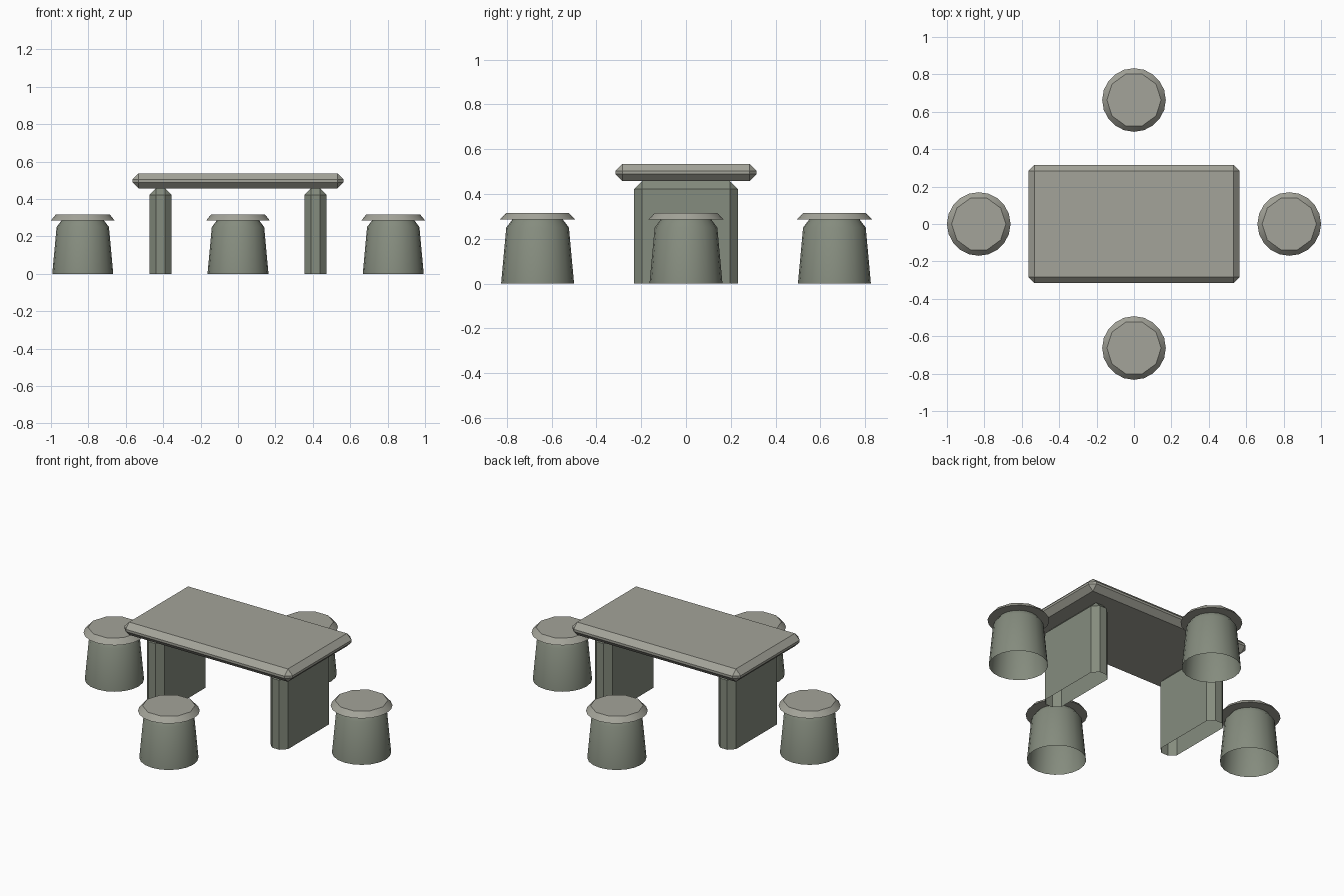
import bpy, bmesh
from math import radians, cos, sin, tau

cube = bpy.data.objects.get("Cube")
if cube:
    bpy.data.objects.remove(cube, do_unlink=True)


def material(name, rgb):
    m = bpy.data.materials.new(name)
    m.use_nodes = True
    m.diffuse_color = (*rgb, 1)
    m.node_tree.nodes["Principled BSDF"].inputs["Base Color"].default_value = (*rgb, 1)
    return m


slab_stone = material("warm_grey_stone", (0.37, 0.37, 0.32))
base_stone = material("green_grey_stone", (0.235, 0.262, 0.209))


def finish(bm, name, mat, location, smooth=False):
    bmesh.ops.recalc_face_normals(bm, faces=bm.faces)
    mesh = bpy.data.meshes.new(name)
    bm.to_mesh(mesh)
    bm.free()
    mesh.materials.append(mat)
    obj = bpy.data.objects.new(name, mesh)
    obj.location = location
    bpy.context.collection.objects.link(obj)
    if smooth:
        bpy.ops.object.select_all(action="DESELECT")
        obj.select_set(True)
        bpy.context.view_layer.objects.active = obj
        bpy.ops.object.shade_smooth_by_angle(angle=radians(35))
    return obj


def chamfered_slab(name, size, chamfer, mat, location, open_bottom=False):
    """Box standing on its location, chamfered all round or open underneath."""
    bm = bmesh.new()
    bmesh.ops.create_cube(bm, size=1)
    for v in bm.verts:
        v.co.z += 0.5
        v.co = [c * s for c, s in zip(v.co, size)]
    edges = [e for e in bm.edges
             if not open_bottom or any(v.co.z > 0 for v in e.verts)]
    bmesh.ops.bevel(bm, geom=edges, offset=chamfer, segments=1,
                    profile=0.5, affect="EDGES")
    if open_bottom:
        base = [f for f in bm.faces if all(v.co.z < 0.001 for v in f.verts)]
        bmesh.ops.delete(bm, geom=base, context="FACES")
    return finish(bm, name, mat, location)


def ring(bm, count, radius, z):
    return [bm.verts.new((radius * cos(tau * i / count),
                          radius * sin(tau * i / count), z)) for i in range(count)]


def stool(name, x, y):
    sides = 20
    # Tapered pedestal with a pinched neck, open underneath
    bm = bmesh.new()
    rings = [ring(bm, sides, r, z)
             for r, z in ((0.163, 0), (0.14, 0.25), (0.112, 0.287))]
    for low, high in zip(rings, rings[1:]):
        for i in range(sides):
            j = (i + 1) % sides
            bm.faces.new((low[i], low[j], high[j], high[i]))
    finish(bm, name + "_pedestal", base_stone, (x, y, 0), True)

    # Round rim rising to a ten-sided flat seat
    bm = bmesh.new()
    rim = ring(bm, sides, 0.17, 0.285)
    top = ring(bm, sides // 2, 0.145, 0.316)
    bm.faces.new(top)
    bm.faces.new(rim[::-1])
    for i in range(len(top)):
        j = (i + 1) % len(top)
        a, b, c = rim[2 * i], rim[2 * i + 1], rim[2 * j]
        bm.faces.new((a, b, top[i]))
        bm.faces.new((b, top[j], top[i]))
        bm.faces.new((b, c, top[j]))
    finish(bm, name + "_seat", slab_stone, (x, y, 0), True)


# Table
chamfered_slab("table_top", (1.13, 0.63, 0.078), 0.032, slab_stone, (0, 0, 0.457))
for side, sign in (("left", 1), ("right", -1)):
    chamfered_slab(side + "_table_leg", (0.118, 0.464, 0.457), 0.035,
                   base_stone, (sign * 0.415, 0, 0), open_bottom=True)

# Four stools around the table
for name, x, y in (("left_stool", 0.83, 0), ("right_stool", -0.83, 0),
                   ("front_stool", 0, -0.663), ("back_stool", 0, 0.663)):
    stool(name, x, y)
